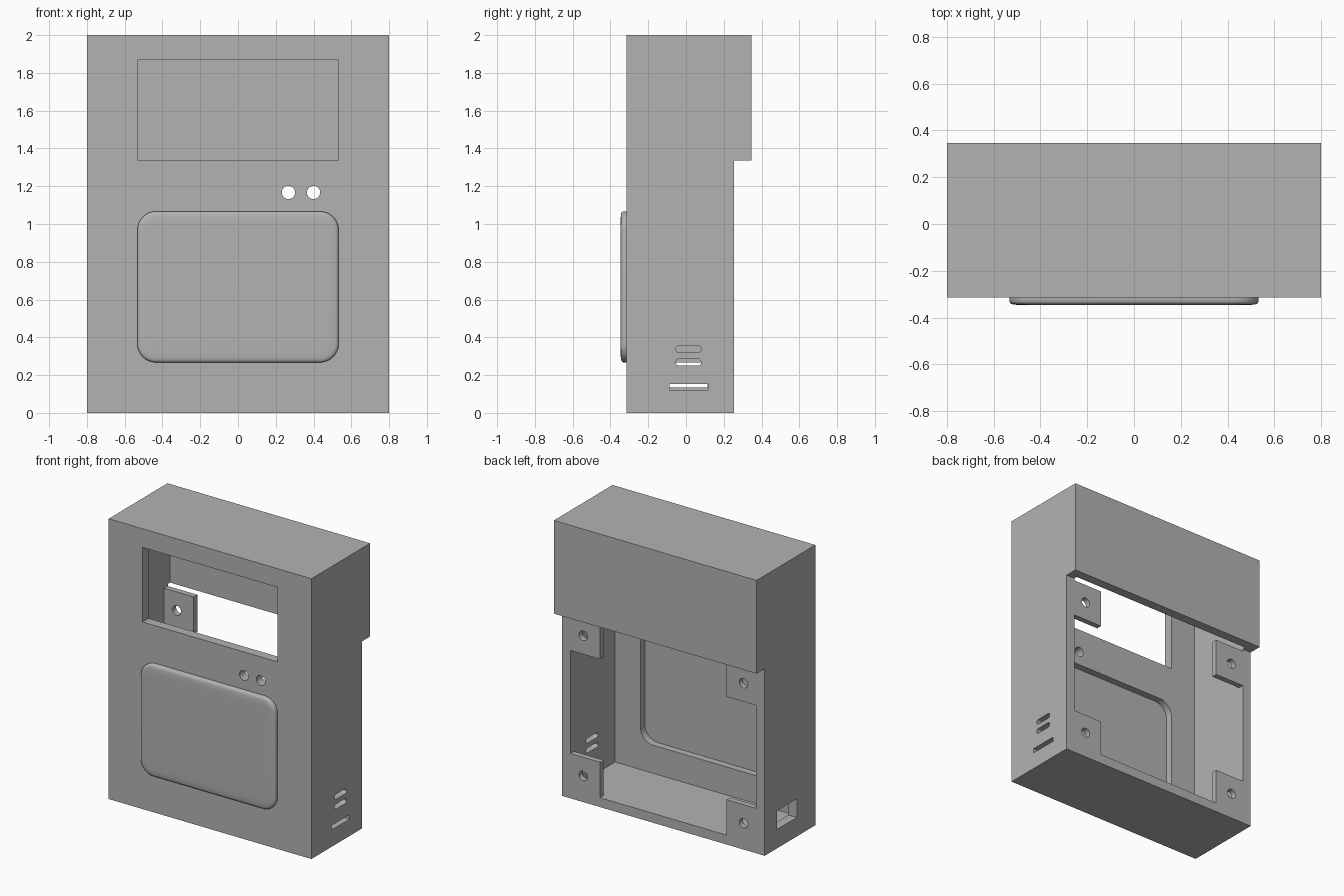
import bpy
import bmesh
import math

cube = bpy.data.objects.get("Cube")
if cube:
    bpy.data.objects.remove(cube, do_unlink=True)

grey = bpy.data.materials.new("plain grey")
grey.use_nodes = True
grey.diffuse_color = (0.45, 0.45, 0.45, 1)
grey.node_tree.nodes["Principled BSDF"].inputs["Base Color"].default_value = grey.diffuse_color

WALL = 0.067
FRONT, BACK, HOOD_BACK = -0.315, 0.255, 0.347
HOOD_Z = 1.335


def rounded_rect(u0, u1, v0, v1, r=0, steps=8):
    """Outline of a rectangle, with round corners if r is given."""
    if r == 0:
        return [(u0, v0), (u1, v0), (u1, v1), (u0, v1)]
    centres = [(u1 - r, v1 - r), (u0 + r, v1 - r), (u0 + r, v0 + r), (u1 - r, v0 + r)]
    pts = []
    for quarter, (cu, cv) in enumerate(centres):
        for i in range(steps + 1):
            a = (quarter + i / steps) * math.pi / 2
            p = (cu + r * math.cos(a), cv + r * math.sin(a))
            if not pts or math.dist(p, pts[-1]) > 1e-5:
                pts.append(p)
    if math.dist(pts[0], pts[-1]) < 1e-5:
        pts.pop()
    return pts


def loft(name, axis, rings):
    """Closed solid through outlines placed along the x or y axis."""
    bm = bmesh.new()
    loops = []
    for t, pts in rings:
        loops.append([bm.verts.new((t, u, v) if axis == "x" else (u, t, v)) for u, v in pts])
    for a, b in zip(loops, loops[1:]):
        for i in range(len(a)):
            j = (i + 1) % len(a)
            bm.faces.new((a[i], a[j], b[j], b[i]))
    bm.faces.new(loops[0])
    bm.faces.new(loops[-1])
    bmesh.ops.recalc_face_normals(bm, faces=bm.faces)
    mesh = bpy.data.meshes.new(name)
    bm.to_mesh(mesh)
    bm.free()
    mesh.materials.append(grey)
    obj = bpy.data.objects.new(name, mesh)
    bpy.context.collection.objects.link(obj)
    return obj


def prism(name, axis, t0, t1, pts):
    return loft(name, axis, [(t0, pts), (t1, pts)])


def activate(obj):
    bpy.ops.object.select_all(action="DESELECT")
    obj.select_set(True)
    bpy.context.view_layer.objects.active = obj


def cut(obj, axis, t0, t1, pts):
    """Subtract a prism and discard the cutter."""
    cutter = prism("cutter", axis, t0, t1, pts)
    cutter.hide_render = True
    activate(obj)
    mod = obj.modifiers.new("cut", "BOOLEAN")
    mod.operation = "DIFFERENCE"
    mod.solver = "EXACT"
    mod.object = cutter
    bpy.ops.object.modifier_apply(modifier=mod.name)
    bpy.data.objects.remove(cutter, do_unlink=True)


def circle(u, v, r):
    return rounded_rect(u - r, u + r, v - r, v + r, r)


# Housing with the overhanging rear hood, hollowed from the back
side = [(FRONT, 0), (BACK, 0), (BACK, HOOD_Z), (HOOD_BACK, HOOD_Z), (HOOD_BACK, 2), (FRONT, 2)]
housing = prism("housing", "x", -0.8, 0.8, side)
inner_x = 0.8 - WALL
inner_front = FRONT + WALL
cut(housing, "x", -inner_x, inner_x,
    rounded_rect(inner_front, HOOD_BACK - WALL, WALL, 2 - WALL))

# Display window
cut(housing, "y", -0.4, -0.2, rounded_rect(-0.533, 0.533, HOOD_Z, 1.867))

# Pocket behind the raised panel
cut(housing, "y", inner_front - 0.05, -0.2,
    rounded_rect(-0.533, 0.533, 0.267, 1.067, 0.1))

# Indicator holes
for x in (0.267, 0.4):
    cut(housing, "y", -0.4, -0.2, circle(x, 1.167, 0.035))

# Slots in one side wall, socket opening in the other
for z in (0.25, 0.32):
    cut(housing, "x", 0.7, 0.9, rounded_rect(-0.055, 0.08, z, z + 0.036, 0.0179))
cut(housing, "x", 0.7, 0.9, rounded_rect(-0.087, 0.117, 0.12, 0.152))
cut(housing, "x", -0.9, -0.7, rounded_rect(-0.107, 0.115, 0.135, 0.268))

# Raised front panel with a softened rim
rings = []
for inset, y in ((0, FRONT + 0.002), (0, -0.331), (0.003, -0.337), (0.009, -0.342),
                 (0.02, -0.345), (0.05, -0.3465), (0.09, -0.347)):
    rings.append((y, rounded_rect(-0.533 + inset, 0.533 - inset, 0.267 + inset,
                                  1.067 - inset, max(0.1 - inset, 0.02))))
panel = loft("raised_panel", "y", rings)

# Four mounting tabs, each with a screw hole
for side_name, s in (("left", 1), ("right", -1)):
    for level, z0, z1, hole in (("lower", WALL, 0.32, 0.187), ("upper", 1.055, 1.32, 1.187)):
        u0, u1 = sorted((s * 0.5, s * inner_x))
        tab = prism(f"{level}_{side_name}_mounting_tab", "y", BACK - 0.04, BACK,
                    rounded_rect(u0, u1, z0, z1))
        cut(tab, "y", 0.1, 0.4, circle(s * 0.633, hole, 0.034))

# Smooth shading on curves, crisp edges elsewhere
for obj in [o for o in bpy.context.collection.objects if o.type == "MESH"]:
    activate(obj)
    bpy.ops.object.shade_smooth_by_angle(angle=math.radians(35))
